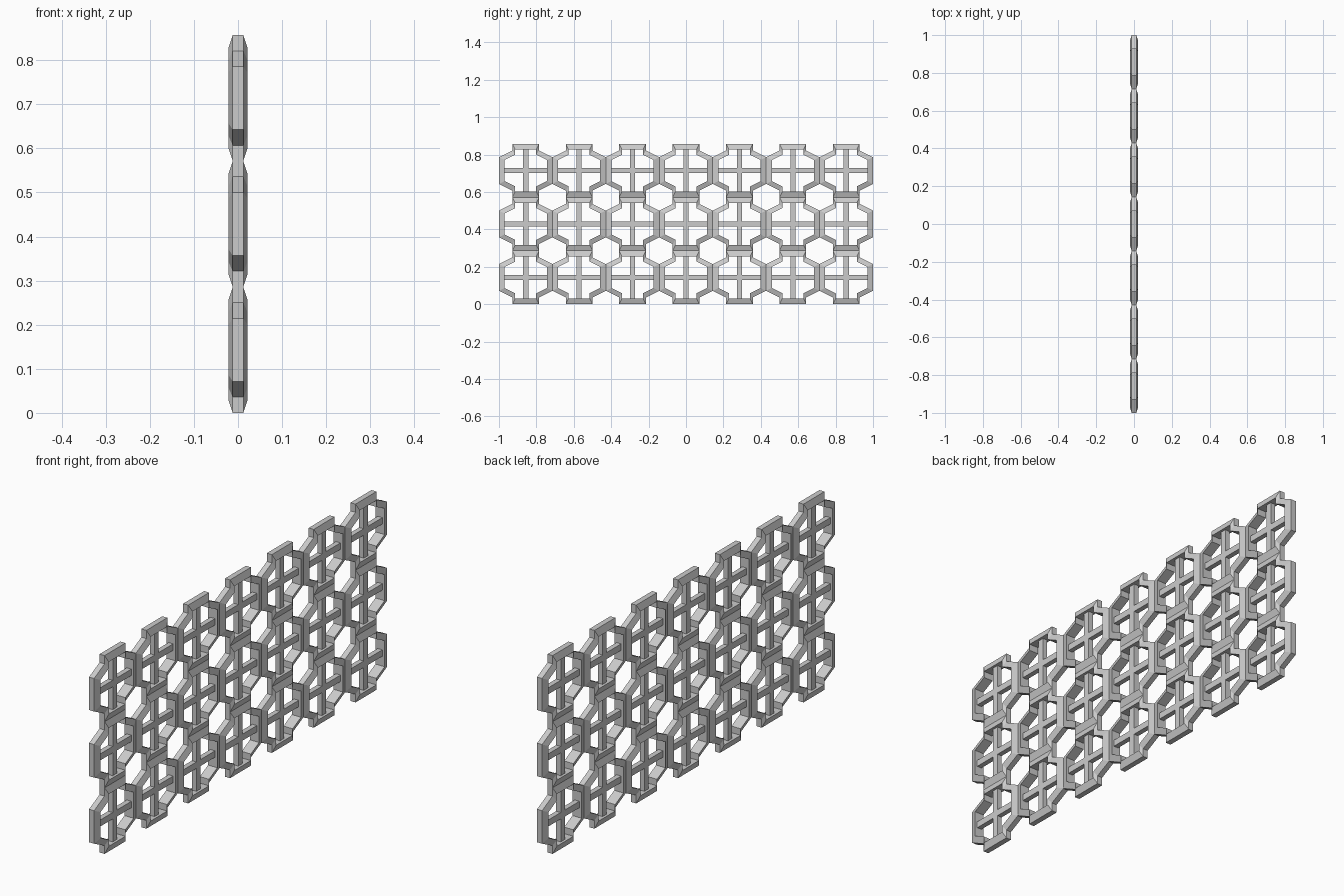
import bpy, bmesh

if "Cube" in bpy.data.objects:
    bpy.data.objects.remove(bpy.data.objects["Cube"])

COLS, ROWS = 7, 3
H = 1 / 7              # half a cell
INNER = 0.79           # opening size relative to the cell outline
X_OUT, X_IN = 0.012, 0.022   # half depth at rim and at opening
BAR, BAR_X = 0.014, 0.011    # half width and half depth of cross bars

# Twelve-sided cell outline (y, z), from one quarter mirrored around
q = [(1, .5), (.5, .75), (.5, 1)]
outline = [(y * H, z * H) for y, z in
           q + [(-y, z) for y, z in reversed(q)]
           + [(-y, -z) for y, z in q]
           + [(y, -z) for y, z in reversed(q)]]

centres = [(c, r, (2 * c + 1) * H - 1, (2 * r + 1) * H)
           for c in range(COLS) for r in range(ROWS)]


def finish(name, bm):
    bmesh.ops.remove_doubles(bm, verts=bm.verts, dist=1e-4)
    bmesh.ops.recalc_face_normals(bm, faces=bm.faces)
    mesh = bpy.data.meshes.new(name)
    bm.to_mesh(mesh)
    bm.free()
    ob = bpy.data.objects.new(name, mesh)
    bpy.context.collection.objects.link(ob)


def shared_wall(c, r, a, b):
    """True when the outline edge touches a neighbouring cell."""
    for i, pos, count in ((0, c, COLS), (1, r, ROWS)):
        if abs(a[i] - b[i]) < 1e-6 and abs(abs(a[i]) - H) < 1e-6:
            return 0 <= pos + (1 if a[i] > 0 else -1) < count
    return False


# Frames: sloped front and back faces, inner walls, exposed outer walls
bm = bmesh.new()
for c, r, cy, cz in centres:
    def ring(x, s):
        return [bm.verts.new((x, cy + y * s, cz + z * s)) for y, z in outline]
    rings = [ring(X_OUT, 1), ring(X_IN, INNER), ring(-X_IN, INNER), ring(-X_OUT, 1)]
    for k in range(4):
        p, n = rings[k], rings[(k + 1) % 4]
        for i in range(12):
            j = (i + 1) % 12
            if k == 3 and shared_wall(c, r, outline[i], outline[j]):
                continue
            bm.faces.new((p[i], p[j], n[j], n[i]))
finish("lattice_frame", bm)

# Cross bars inside every opening
for name, hy, hz in (("horizontal_bars", H * .82, BAR), ("vertical_bars", BAR, H * .82)):
    bm = bmesh.new()
    for c, r, cy, cz in centres:
        box = bmesh.ops.create_cube(bm, size=2)["verts"]
        bmesh.ops.scale(bm, vec=(BAR_X, hy, hz), verts=box)
        bmesh.ops.translate(bm, vec=(0, cy, cz), verts=box)
    finish(name, bm)
